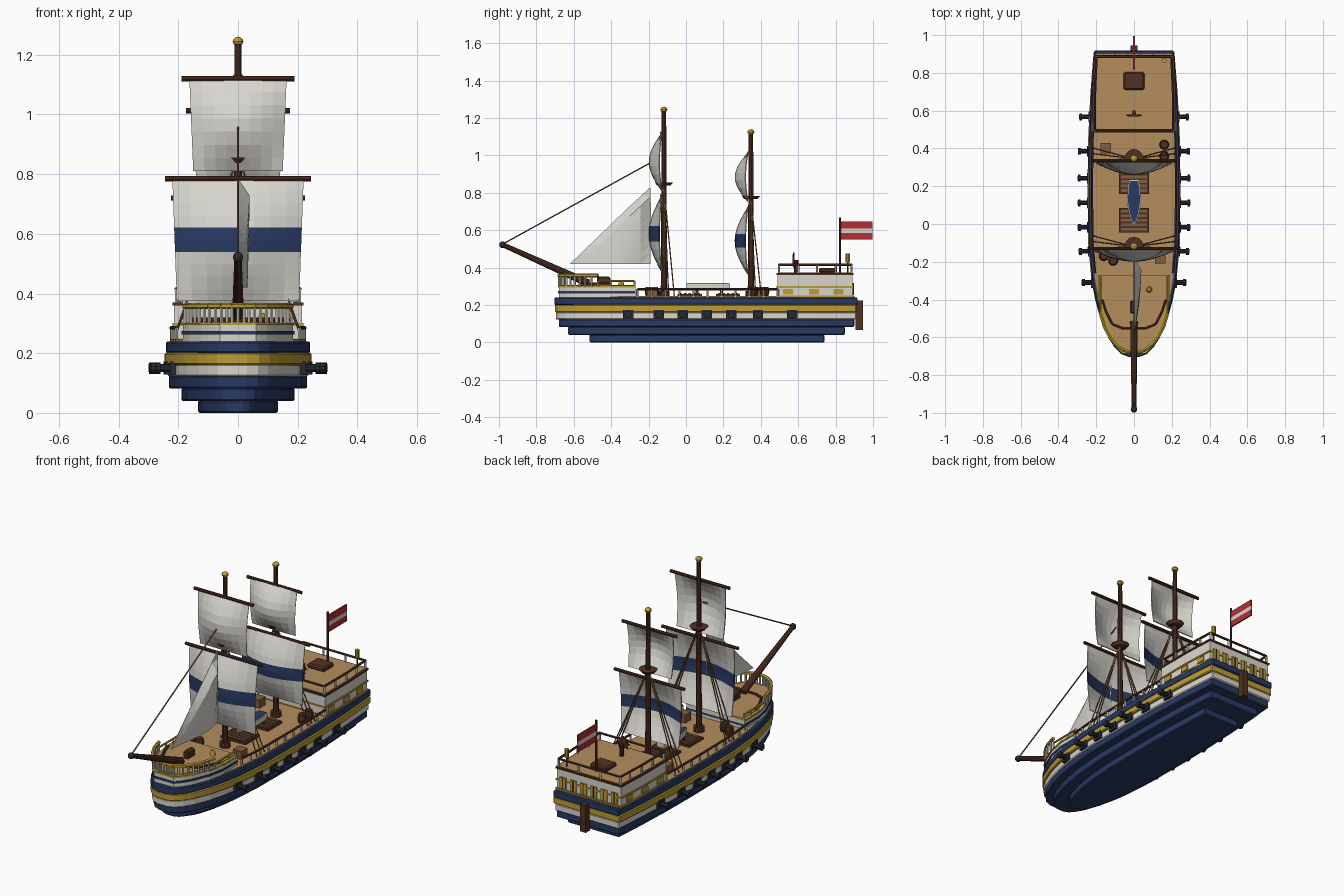
import bpy, bmesh, math
from mathutils import Vector

if "Cube" in bpy.data.objects:
    bpy.data.objects.remove(bpy.data.objects["Cube"])


def material(name, r, g, b):
    m = bpy.data.materials.new(name)
    m.diffuse_color = (r, g, b, 1)
    m.use_nodes = True
    m.node_tree.nodes["Principled BSDF"].inputs["Base Color"].default_value = m.diffuse_color
    return m


BLUE = material("navy blue", 0.022, 0.042, 0.125)
GOLD = material("gold", 0.52, 0.34, 0.035)
WHITE = material("warm white", 0.70, 0.68, 0.60)
TAN = material("deck tan", 0.46, 0.27, 0.11)
BROWN = material("dark wood", 0.085, 0.03, 0.016)
CRATE = material("mid wood", 0.22, 0.11, 0.05)
BLACK = material("gun metal", 0.02, 0.024, 0.035)
RED = material("flag red", 0.45, 0.03, 0.035)
SAIL = material("sail cloth", 0.68, 0.67, 0.62)


def finish(name, bm, *mats):
    bmesh.ops.recalc_face_normals(bm, faces=bm.faces)
    me = bpy.data.meshes.new(name)
    bm.to_mesh(me)
    bm.free()
    for m in mats:
        me.materials.append(m)
    ob = bpy.data.objects.new(name, me)
    bpy.context.collection.objects.link(ob)
    return ob


def bevel(ob, width):
    mod = ob.modifiers.new("bevel", 'BEVEL')
    mod.width, mod.segments = width, 1
    return ob


def box(name, x, y, z, mat):
    """Box from (min, max) ranges."""
    bm = bmesh.new()
    bmesh.ops.create_cube(bm, size=1)
    for v in bm.verts:
        v.co = [r[0] if c < 0 else r[1] for c, r in zip(v.co, (x, y, z))]
    return finish(name, bm, mat)


def rod(name, a, b, r1, mat, r2=None, sides=10):
    """Round bar from a to b."""
    a, b = Vector(a), Vector(b)
    bm = bmesh.new()
    bmesh.ops.create_cone(bm, cap_ends=True, segments=sides, radius1=r1,
                          radius2=r1 if r2 is None else r2, depth=(b - a).length)
    bm.transform((b - a).to_track_quat('Z', 'Y').to_matrix().to_4x4())
    bmesh.ops.translate(bm, verts=bm.verts, vec=(a + b) / 2)
    return finish(name, bm, mat)


def ball(name, c, r, mat, squash=1):
    bm = bmesh.new()
    bmesh.ops.create_uvsphere(bm, u_segments=10, v_segments=6, radius=r)
    for v in bm.verts:
        v.co = Vector(c) + Vector((v.co.x, v.co.y, v.co.z * squash))
    return finish(name, bm, mat)


def prism(name, outline, z0, z1, mat):
    bm = bmesh.new()
    f = bm.faces.new([bm.verts.new((x, y, z0)) for x, y in outline])
    up = bmesh.ops.extrude_face_region(bm, geom=[f])["geom"]
    for v in up:
        if isinstance(v, bmesh.types.BMVert):
            v.co.z = z1
    return finish(name, bm, mat)


def path(name, pts, r, mat):
    for a, b in zip(pts, pts[1:]):
        rod(name, a, b, r, mat, sides=6)


# Hull plan: (y, half width) from bow to stern
PLAN = [(-.70, .03), (-.685, .07), (-.65, .105), (-.60, .137), (-.5, .178), (-.4, .205),
        (-.3, .224), (-.1, .242), (.2, .245), (.45, .242), (.7, .23), (.917, .213)]


def half(y):
    for (a, wa), (b, wb) in zip(PLAN, PLAN[1:]):
        if y <= b:
            return wa + (wb - wa) * max(0, y - a) / (b - a)
    return PLAN[-1][1]


def mirrored(pts):
    return pts + [(-x, y) for x, y in reversed(pts)]


def hull_outline(y0, y1, w):
    s = (y1 - y0) / 1.617
    return mirrored([(h * w / .245, y0 + (y + .70) * s) for y, h in PLAN])


# Stepped hull bands
for name, z0, z1, y0, y1, w, mat in [
        ("keel_band", 0, .042, -.516, .74, .134, BLUE), ("bilge_band", .04, .084, -.63, .85, .19, BLUE),
        ("waterline_band", .082, .125, -.68, .90, .232, BLUE), ("gun_band", .122, .163, -.695, .91, .236, WHITE),
        ("gold_band", .161, .202, -.70, .912, .246, GOLD), ("upper_band", .2, .24, -.703, .918, .242, BLUE)]:
    bevel(prism(name, hull_outline(y0, y1, w), z0, z1, mat), .005)
prism("main_deck", hull_outline(-.67, .9, .228), .238, .247, TAN)
box("rudder", (-.018, .018), (.905, .945), (.065, .225), BROWN)

# Cannons and gun ports
for y in (-.31, -.145, -.018, .112, .243, .385, .567):
    for s in (-1, 1):
        w = half(y)
        box("gun_port", sorted((s * (w - .03), s * (w + .005))), (y - .028, y + .028), (.128, .172), BLACK)
        rod("cannon_barrel", (s * w, y, .15), (s * (w + .055), y, .15), .013, BLACK)
        rod("cannon_muzzle", (s * (w + .038), y, .15), (s * (w + .053), y, .15), .019, BLACK)


# Raised foredeck
def fore_outline(d):
    ys = [-.68 + d, -.665 + d, -.64 + d, -.60 + d * .7, -.5, -.4, -.27]
    return mirrored([(min(.185, half(y - d * .5) - .014) - d, y) for y in ys])


for name, z0, z1, d, mat in [("foredeck_wall", .24, .295, 0, WHITE), ("foredeck_stripe", .262, .274, -.004, BLUE),
                             ("foredeck_trim", .294, .303, -.005, GOLD), ("foredeck_floor", .3, .307, .012, TAN)]:
    prism(name, fore_outline(d), z0, z1, mat)
kick = [(.168, -.40), (.15, -.46), (.115, -.53), (.06, -.552)]
path("foredeck_kickboard", [(x, y, .312) for x, y in mirrored(kick)], .008, BROWN)

# Bow rail and the lower rails behind it
bow = mirrored([(.178, -.47), (.158, -.54), (.13, -.595), (.095, -.64), (.055, -.668), (.02, -.678)][::-1])
bow = bow[6:] + bow[:6]
path("bow_rail", [(x, y, .358) for x, y in bow], .010, GOLD)
for (x0, y0), (x1, y1) in zip(bow, bow[1:]):
    for t in (0, .5):
        x, y = x0 + (x1 - x0) * t, y0 + (y1 - y0) * t
        rod("bow_rail_post", (x, y, .3), (x, y, .358), .006, WHITE, sides=6)
for s in (-1, 1):
    path("foredeck_side_rail", [(s * .178, -.47, .328), (s * .178, -.275, .328)], .006, GOLD)
    for y in (-.47, -.405, -.34, -.275):
        rod("foredeck_post", (s * .178, y, .3), (s * .178, y, .328), .005, WHITE, sides=6)

    # Main deck rail
    ys = [-.26 + .075 * i for i in range(11)]
    path("main_rail", [(s * (half(y) - .022), y, .285) for y in ys], .007, BROWN)
    for y in ys:
        x = s * (half(y) - .022)
        rod("main_rail_post", (x, y, .24), (x, y, .285), .006, WHITE, sides=6)

# Stern cabin
def cabin(d):
    return [(.214 + d, .49 - d), (.214 + d, .7), (.205 + d, .89 + d),
            (-.205 - d, .89 + d), (-.214 - d, .7), (-.214 - d, .49 - d)]


for name, z0, z1, d, mat in [("cabin_wall", .24, .362, 0, WHITE), ("cabin_base_trim", .24, .25, .005, GOLD),
                             ("cabin_gold_trim", .292, .301, .005, GOLD), ("cabin_roof_edge", .36, .37, .006, BROWN),
                             ("cabin_roof_deck", .365, .373, -.004, TAN)]:
    prism(name, cabin(d), z0, z1, mat)
for s in (-1, 1):
    for y in (.545, .685, .815):
        x = .214 if y < .7 else .2085
        box("cabin_window", sorted((s * (x - .01), s * (x + .005))), (y - .027, y + .027), (.256, .285), GOLD)
for i in range(6):
    x = -.165 + i * .066
    box("stern_window", (x - .02, x + .02), (.88, .896), (.254, .318), GOLD)
    box("stern_window_bar", (x - .003, x + .003), (.89, .898), (.254, .318), BROWN)
corners = [(.206, .497), (.206, .7), (.198, .885), (-.198, .885), (-.206, .7), (-.206, .497)]
path("cabin_rail", [(x, y, .415) for x, y in corners + corners[:1]], .007, BROWN)
for x, y in corners + [(.206, .6), (-.206, .6), (.2, .8), (-.2, .8), (.07, .885), (-.07, .885)]:
    rod("cabin_rail_post", (x, y, .37), (x, y, .415), .006, WHITE, sides=6)
bevel(box("cabin_hatch", (-.055, .055), (.71, .805), (.37, .398), BROWN), .008)

# Steering wheel
rod("wheel_stand", (0, .59, .37), (0, .59, .44), .012, BROWN)
rod("wheel_rim", (0, .57, .44), (0, .58, .44), .03, BROWN, sides=12)
for k in range(4):
    a = k * math.pi / 4
    dx, dz = .04 * math.cos(a), .04 * math.sin(a)
    rod("wheel_spoke", (-dx, .575, .44 - dz), (dx, .575, .44 + dz), .004, BROWN, sides=6)

# Lantern and flag
rod("lantern_post", (.16, .865, .37), (.16, .865, .43), .005, BROWN)
rod("lantern", (.16, .865, .428), (.16, .865, .475), .013, GOLD)
rod("flag_pole", (0, .823, .37), (0, .823, .668), .006, BROWN)
for z0, z1, mat in ((.55, .585, RED), (.585, .608, WHITE), (.608, .647, RED)):
    box("flag_stripe", (-.004, .004), (.828, .996), (z0, z1), mat)


# Masts with square sails, yards and shrouds
def square_sail(name, y, z0, z1, w0, w1, depth, stripe):
    bm = bmesh.new()
    cols, rows = 8, 10 if stripe else 7
    grid = [[bm.verts.new(((u / cols * 2 - 1) * (w0 + (w1 - w0) * v / rows),
                           y - depth * math.sin(math.pi * v / rows) * (.18 + .82 * math.sin(math.pi * u / cols)),
                           z0 + (z1 - z0) * v / rows)) for u in range(cols + 1)] for v in range(rows + 1)]
    for v in range(rows):
        for u in range(cols):
            f = bm.faces.new((grid[v][u], grid[v][u + 1], grid[v + 1][u + 1], grid[v + 1][u]))
            f.material_index = int(bool(stripe) and v in (4, 5))
    finish(name, bm, SAIL, BLUE).modifiers.new("cloth", 'SOLIDIFY').thickness = .005


for y, top, nest, low, high in [
        (-.118, 1.235, .85, (.375, .785, .205, .22, .245), (.81, 1.12, .15, .163, .19)),
        (.347, 1.115, .778, (.365, .72, .185, .2, .225), (.755, 1.012, .138, .148, .175))]:
    rod("mast", (0, y, .24), (0, y, top), .017, BROWN, .012)
    rod("mast_collar", (0, y, .24), (0, y, .275), .03, BROWN)
    ball("mast_finial", (0, y, top + .01), .019, GOLD, .8)
    rod("mast_finial_tip", (0, y, top + .01), (0, y, top + .028), .01, GOLD, 0)
    rod("crows_nest", (0, y, nest - .012), (0, y, nest + .006), .035, BROWN, .05, 12)
    for z0, z1, w0, w1, yard in (low, high):
        rod("yard", (-yard, y - .012, z1), (yard, y - .012, z1), .009, BROWN)
        square_sail("square_sail", y - .014, z0, z1, w0, w1, .068, yard > .2)
    for s in (-1, 1):
        for dy in (-.015, .025, .055):
            rod("shroud", (s * .01, y, nest - .02), (s * .215, y + dy, .25), .0035, CRATE, sides=5)

# Bowsprit, stay and triangular jib
rod("bowsprit", (0, -.52, .315), (0, -.975, .52), .021, BROWN, .013)
ball("bowsprit_cap", (0, -.981, .522), .018, BLACK)
rod("forestay", (0, -.98, .525), (0, -.15, .982), .004, CRATE, sides=5)
bm = bmesh.new()
N = 8
jib = {}
for i in range(N + 1):
    for j in range(N + 1 - i):
        a, b = i / N, j / N
        belly = .036 * math.sin(math.pi * min(1, a + .5 * b)) * math.sin(math.pi * (1 - a - b) * .5 + math.pi * b * .5)
        edge = 1 if 0 < i and j < N - i else 0
        jib[i, j] = bm.verts.new((belly * edge, -.19 - .43 * a, .42 + .41 * b))
for i in range(N):
    for j in range(N - i):
        bm.faces.new((jib[i, j], jib[i + 1, j], jib[i, j + 1]))
        if i + j < N - 1:
            bm.faces.new((jib[i + 1, j], jib[i + 1, j + 1], jib[i, j + 1]))
finish("jib_sail", bm, SAIL).modifiers.new("cloth", 'SOLIDIFY').thickness = .004

# Cargo hatches with slats
for y in (.225, .02):
    box("hatch_frame", (-.08, .08), (y - .065, y + .065), (.24, .26), BROWN)
    for k in range(5):
        yy = y - .048 + k * .024
        box("hatch_slat", (-.068, .068), (yy - .007, yy + .007), (.255, .265), CRATE)

# Rowing boat on its cradle
boat = [(.024, .235), (.035, .19), (.036, .11), (.026, .05), (.006, 0)]
prism("boat_hull", mirrored(boat), .285, .315, WHITE)
prism("boat_inside", mirrored([(x * .86, .12 + (y - .12) * .93) for x, y in boat]), .314, .318, BLUE)
for y in (.06, .19):
    box("boat_cradle", (-.03, .03), (y - .008, y + .008), (.24, .287), BROWN)

# Deck cargo and foredeck fittings
for x, y in ((.16, .42), (.16, .36), (-.16, -.17), (-.11, -.195)):
    rod("barrel_lower", (x, y, .245), (x, y, .27), .02, BROWN, .026)
    rod("barrel_upper", (x, y, .27), (x, y, .297), .026, BROWN, .02)
for x, y in ((.14, -.18), (-.15, .4)):
    box("crate", (x - .028, x + .028), (y - .028, y + .028), (.245, .295), CRATE)
bevel(box("windlass", (-.022, .012), (-.475, -.405), (.305, .353), BROWN), .008)
rod("deck_bell", (.08, -.347, .305), (.08, -.347, .334), .017, GOLD, .009)
